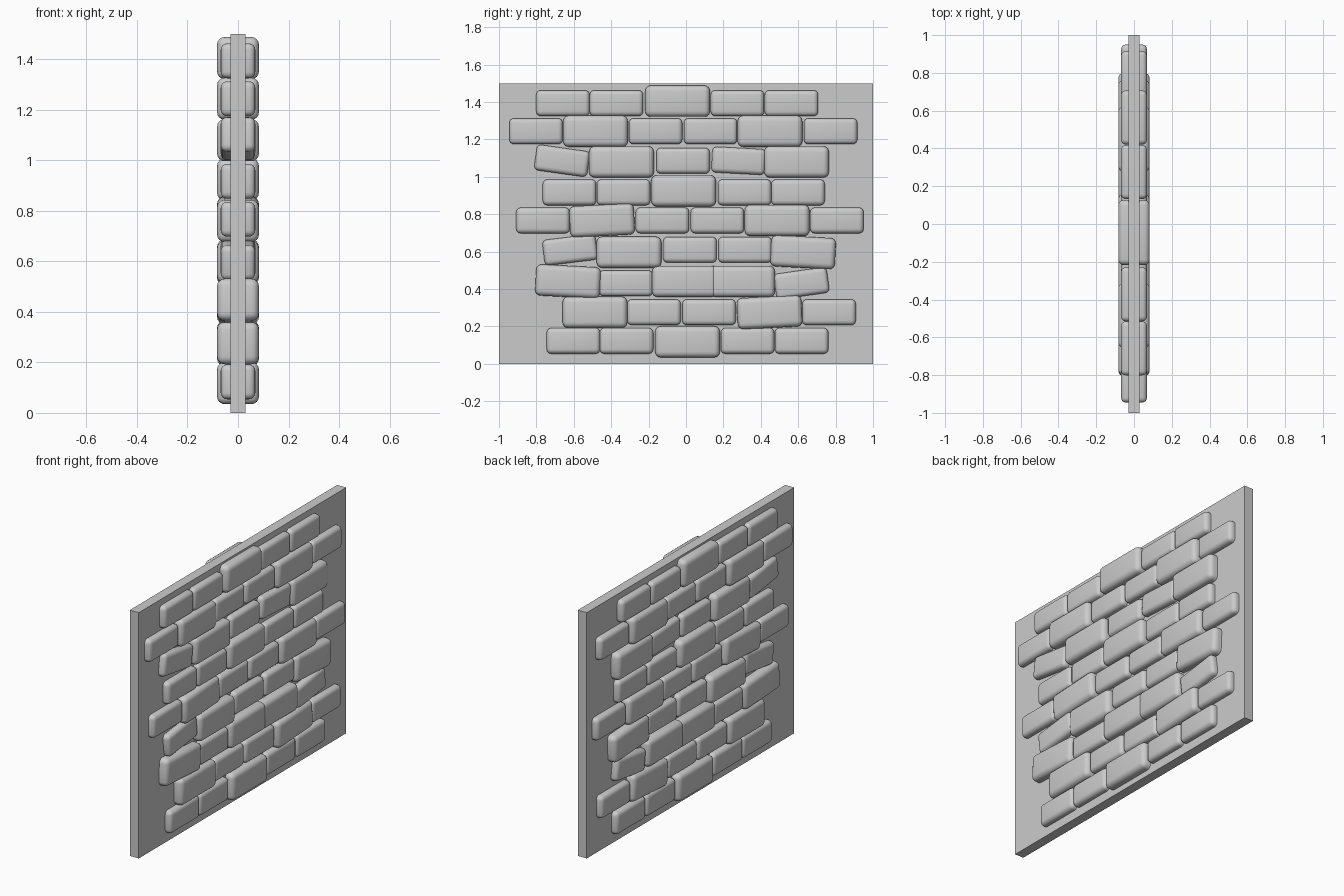
import bpy, bmesh
from math import radians

if "Cube" in bpy.data.objects:
    bpy.data.objects.remove(bpy.data.objects["Cube"])

SMALL = (0.137, 0.286, 0.138)      # brick size: depth, length, height
LARGE_SCALE = 1.21

# each course: small-brick z, large-brick z, pattern, y centres, {index: tilt in degrees}
COURSES = [
    (0.123, 0.118, "SSLSS", (-0.602, -0.318, 0.008, 0.329, 0.618), {}),
    (0.276, 0.276, "LSSLS", (-0.487, -0.171, 0.123, 0.447, 0.765), {3: 3}),
    (0.431, 0.441, "LSLLS", (-0.631, -0.321, -0.008, 0.302, 0.618), {0: -3, 4: 8}),
    (0.610, 0.597, "SLSSL", (-0.620, -0.305, 0.021, 0.316, 0.626), {0: 7, 4: -3}),
    (0.767, 0.767, "SLSSLS", (-0.765, -0.449, -0.126, 0.168, 0.487, 0.807), {1: 3}),
    (0.917, 0.925, "SSLSS", (-0.623, -0.334, -0.013, 0.313, 0.599), {}),
    (1.086, 1.080, "SLSSL", (-0.663, -0.345, -0.016, 0.281, 0.591), {0: -8, 3: -3}),
    (1.244, 1.244, "SLSSLS", (-0.802, -0.484, -0.163, 0.131, 0.449, 0.773), {}),
    (1.394, 1.405, "SSLSS", (-0.658, -0.372, -0.045, 0.275, 0.564), {}),
]


def box_mesh(name, size, bevel=0.0):
    bm = bmesh.new()
    bmesh.ops.create_cube(bm, size=1)
    bmesh.ops.scale(bm, vec=size, verts=bm.verts)
    if bevel:
        bmesh.ops.bevel(bm, geom=bm.edges[:], offset=bevel, segments=4,
                        profile=0.5, affect='EDGES')
        for f in bm.faces:
            f.smooth = True
    mesh = bpy.data.meshes.new(name)
    bm.to_mesh(mesh)
    bm.free()
    return mesh


def add(name, mesh, location, tilt=0):
    ob = bpy.data.objects.new(name, mesh)
    ob.location = location
    ob.rotation_euler.x = radians(tilt)
    bpy.context.collection.objects.link(ob)
    return ob


# flat wall panel
add("wall_panel", box_mesh("wall_panel", (0.06, 2.0, 1.5)), (0, 0, 0.75))

# rounded bricks run right through the panel, so both faces match
bricks = {
    "S": box_mesh("small_brick", SMALL, 0.025),
    "L": box_mesh("large_brick", [s * LARGE_SCALE for s in SMALL], 0.025 * LARGE_SCALE),
}
for row, (z_small, z_large, pattern, centres, tilts) in enumerate(COURSES, 1):
    for i, (kind, y) in enumerate(zip(pattern, centres)):
        z = z_small if kind == "S" else z_large
        add(f"brick_row{row}_{i + 1}", bricks[kind], (0, y, z), tilts.get(i, 0))
